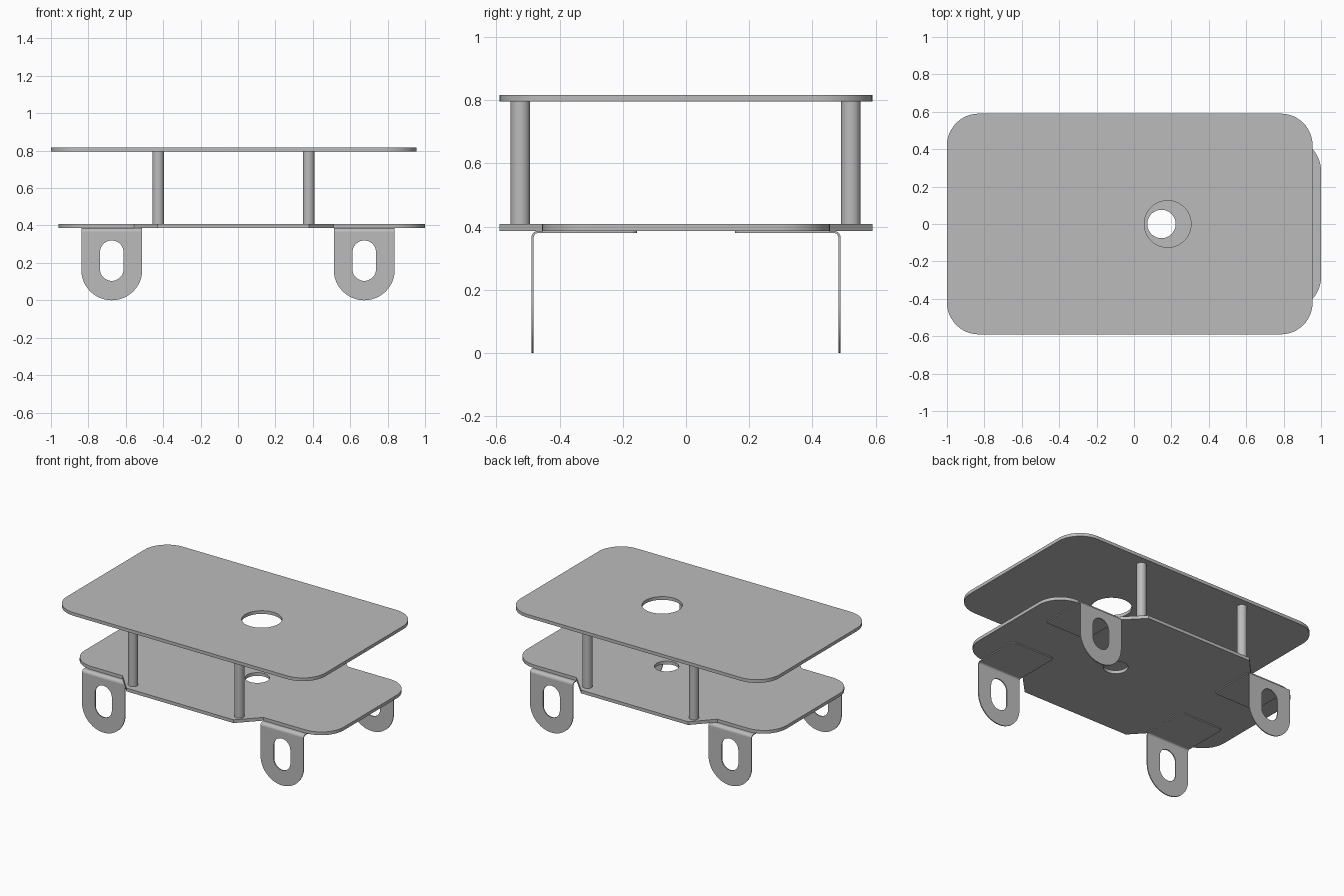
import bpy, bmesh, math
from mathutils import Vector, Matrix

cube = bpy.data.objects.get("Cube")
if cube:
    bpy.data.objects.remove(cube, do_unlink=True)

grey = bpy.data.materials.new("plain grey metal")
grey.use_nodes = True
colour = (0.5, 0.5, 0.5, 1)
grey.diffuse_color = colour
grey.node_tree.nodes["Principled BSDF"].inputs["Base Color"].default_value = colour
parts = []


def fillet(corners, steps=12):
    """Polygon outline from (x, y, corner radius)."""
    pts, n = [], len(corners)
    for i, (x, y, r) in enumerate(corners):
        p = Vector((x, y, 0))
        if r == 0:
            pts.append(p)
            continue
        a = (Vector((*corners[i - 1][:2], 0)) - p).normalized()
        b = (Vector((*corners[(i + 1) % n][:2], 0)) - p).normalized()
        half = a.angle(b) / 2
        t = r / math.tan(half)
        c = p + (a + b).normalized() * r / math.sin(half)
        u, v = (p + a * t - c).normalized(), (p + b * t - c).normalized()
        pts += [c + u.slerp(v, k / steps) * r for k in range(steps + 1)]
    return [p for i, p in enumerate(pts) if (p - pts[i - 1]).length > 1e-5]


def rect(x0, x1, y0, y1, low, high=None):
    high = low if high is None else high
    return fillet([(x0, y0, low), (x1, y0, low), (x1, y1, high), (x0, y1, high)])


def circle(x, y, r):
    return rect(x - r, x + r, y - r, y + r, r)


def build(name, pieces, place=Matrix()):
    """Each piece is (outline and holes, thickness, matrix)."""
    bm = bmesh.new()
    for loops, thick, matrix in pieces:
        cu = bpy.data.curves.new("outline", "CURVE")
        cu.dimensions, cu.fill_mode, cu.extrude = "2D", "BOTH", thick / 2
        for loop in loops:
            sp = cu.splines.new("POLY")
            sp.points.add(len(loop) - 1)
            for point, p in zip(sp.points, loop):
                point.co = (*p, 1)
            sp.use_cyclic_u = True
        temp = bpy.data.objects.new("outline", cu)
        me = bpy.data.meshes.new_from_object(temp)
        me.transform(matrix)
        bm.from_mesh(me)
        bpy.data.objects.remove(temp)
        bpy.data.curves.remove(cu)
        bpy.data.meshes.remove(me)
    bmesh.ops.remove_doubles(bm, verts=bm.verts, dist=1e-5)
    bmesh.ops.recalc_face_normals(bm, faces=bm.faces)
    bm.transform(place)
    mesh = bpy.data.meshes.new(name)
    bm.to_mesh(mesh)
    bm.free()
    mesh.materials.clear()
    mesh.materials.append(grey)
    for f in mesh.polygons:
        f.material_index = 0
    ob = bpy.data.objects.new(name, mesh)
    bpy.context.collection.objects.link(ob)
    parts.append(ob)


def at(x, y, z):
    return Matrix.Translation((x, y, z))


# Top plate with its round hole
build("top_plate", [([rect(-1, 0.955, -0.59, 0.59, 0.17), circle(0.18, 0, 0.125)],
                     0.022, at(0, 0, 0.806))])

# Bottom plate: narrow rounded ends, wider middle
front = [(-0.96, -0.455, 0.17), (-0.555, -0.455, 0), (-0.43, -0.59, 0),
         (0.38, -0.59, 0), (0.51, -0.455, 0), (1, -0.455, 0.17)]
back = [(x, -y, r) for x, y, r in reversed(front)]
build("bottom_plate", [([fillet(front + back), circle(0.147, 0, 0.076)],
                        0.022, at(0, 0, 0.397))])

# Posts between the plates
for fb, y in (("front", -0.524), ("back", 0.522)):
    for side, x in (("right", -0.426), ("left", 0.378)):
        build(f"{fb}_{side}_post", [([circle(0, 0, 0.031)], 0.39, at(x, y, 0.602))])

# Bent sheet brackets: hanging slotted tab, rounded bend and flange
W, T, BEND, TOP, OUT = 0.163, 0.007, 0.02, 0.386, 0.489
upright = at(0, -OUT + T / 2, 0) @ Matrix.Rotation(math.pi / 2, 4, "X")
sideways = Matrix(((0, 0, 1, 0), (1, 0, 0, 0), (0, 1, 0, 0), (0, 0, 0, 1)))
tab = [rect(-W, W, 0, TOP - BEND, W, 0), rect(-0.063, 0.063, 0.104, 0.32, 0.063)]
flange = [rect(-W, W, -OUT + BEND, -0.155, 0, 0.02)]
angles = [math.pi / 2 * (1 + k / 8) for k in range(9)]
arcs = [[Vector((BEND - OUT + r * math.cos(a), TOP - BEND + r * math.sin(a), 0))
         for a in angles] for r in (BEND, BEND - T)]
bend = [arcs[0] + arcs[1][::-1]]
pieces = [(tab, T, upright), (flange, T, at(0, 0, TOP - T / 2)), (bend, 2 * W, sideways)]
for fb, turn in (("front", 0), ("back", math.pi)):
    for side, x in (("right", -0.675), ("left", 0.675)):
        build(f"{fb}_{side}_bracket", pieces,
              at(x, 0, 0) @ Matrix.Rotation(turn, 4, "Z"))

# Smooth the round edges, keep the rest crisp
bpy.ops.object.select_all(action="DESELECT")
for ob in parts:
    ob.select_set(True)
bpy.context.view_layer.objects.active = parts[0]
bpy.ops.object.shade_smooth_by_angle(angle=math.radians(30))
